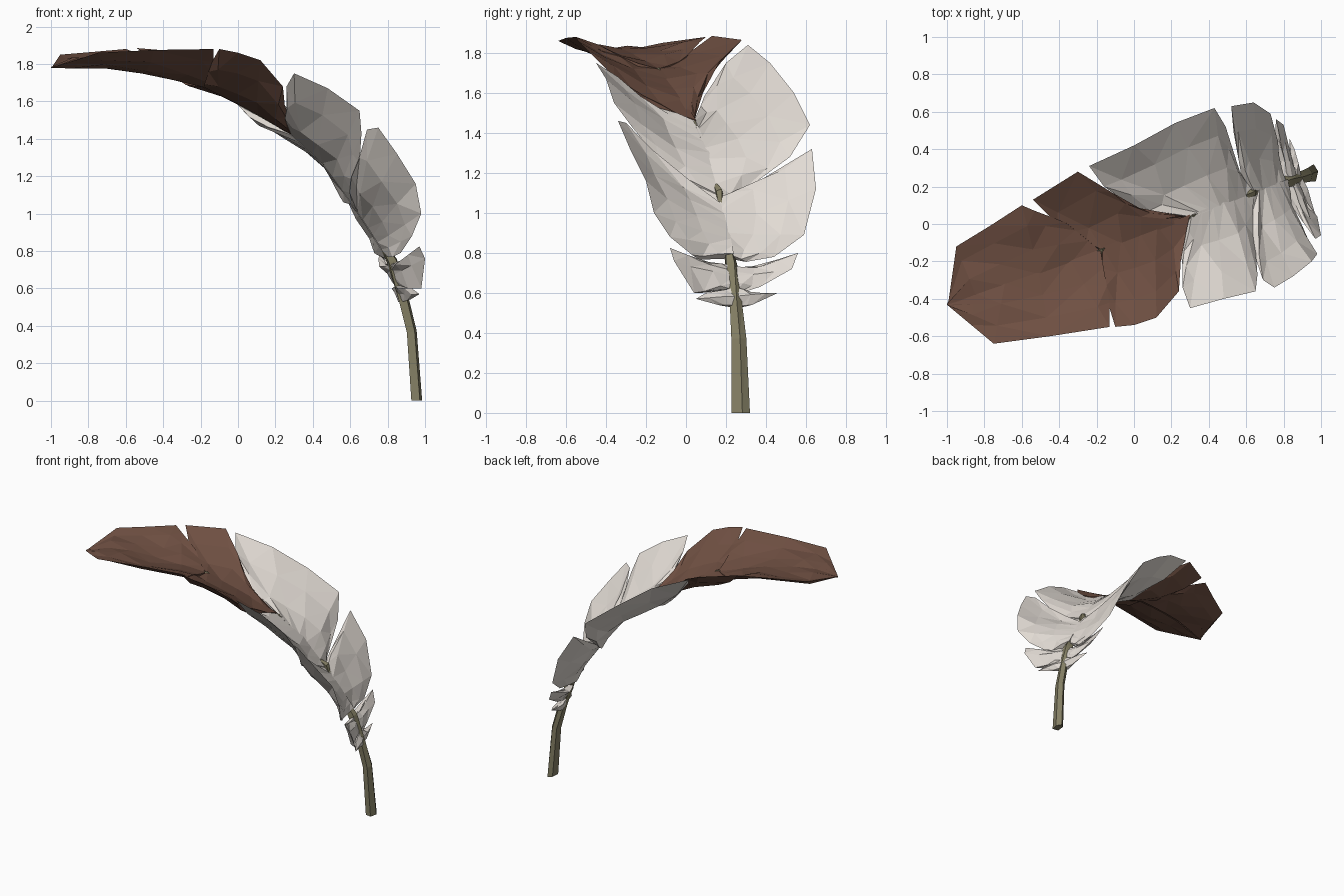
import bpy, bmesh, random
from mathutils import Vector as V

if "Cube" in bpy.data.objects:
    bpy.data.objects.remove(bpy.data.objects["Cube"])

random.seed(4)


def material(name, rgb):
    m = bpy.data.materials.new(name)
    m.diffuse_color = (*rgb, 1)
    m.use_nodes = True
    m.node_tree.nodes["Principled BSDF"].inputs["Base Color"].default_value = m.diffuse_color
    return m


WHITE = material("warm_white", (0.76, 0.71, 0.66))
BROWN = material("dark_brown", (0.16, 0.08, 0.055))
OLIVE = material("olive_quill", (0.235, 0.215, 0.13))


def loft(name, rings, mat):
    """Skin closed rings and cap both ends, flat shaded."""
    bm = bmesh.new()
    rows = [[bm.verts.new(p) for p in r] for r in rings]
    n = len(rows[0])
    for a, b in zip(rows, rows[1:]):
        for i in range(n):
            j = (i + 1) % n
            bm.faces.new((a[i], a[j], b[j], b[i]))
    bm.faces.new(rows[0])
    bm.faces.new(rows[-1])
    bmesh.ops.triangulate(bm, faces=bm.faces[:])
    bmesh.ops.recalc_face_normals(bm, faces=bm.faces[:])
    me = bpy.data.meshes.new(name)
    bm.to_mesh(me)
    bm.free()
    me.materials.append(mat)
    ob = bpy.data.objects.new(name, me)
    bpy.context.collection.objects.link(ob)


def along(points, t):
    f = t * (len(points) - 1)
    i = min(int(f), len(points) - 2)
    return points[i].lerp(points[i + 1], f - i)


def lobe(name, spine, edge, mat, sag=0.07, thick=0.034, under=0.016):
    """Cupped vane, thick at the spine and sharp at its outer edge."""
    spine, edge = [V(p) for p in spine], [V(p) for p in edge]
    n = len(edge)
    roots = [along(spine, i / (n - 1)) for i in range(n)]
    out = sum((e - s for e, s in zip(edge, roots)), V()) / n
    up = out.cross(spine[-1] - spine[0]).normalized()
    if up.dot(V((0.7, 0, 0.7))) < 0:
        up = -up
    rings = []
    for s, e in zip(roots, edge):
        w = (e - s).length
        k = min(1, w / 0.15)
        a, b = up * thick * k, up * under * k
        near, far = [s.lerp(e, f) - up * (sag * w * g + k * random.uniform(-.014, .014))
                     for f, g in ((0.35, 0.9), (0.7, 0.8))]
        rings.append([s + a, near + a * .9, far + a * .5, e, far - b * .8, near - b * 1.2, s - b])
    loft(name, rings, mat)


# Quill: curved five-sided shaft (point, half width, half thickness)
path = [((0.957, 0.275, 0), .045, .027), ((0.93, 0.265, .37), .037, .025),
        ((0.885, 0.25, .55), .03, .026), ((0.81, 0.225, .74), .032, .045),
        ((0.735, 0.2, .9), .01, .012), ((0.66, 0.175, 1.02), .01, .012),
        ((0.615, 0.165, 1.09), .022, .05), ((0.57, 0.14, 1.15), .01, .012),
        ((0.38, 0.07, 1.36), .008, .012), ((0.3, 0.04, 1.43), .015, .036),
        ((0.22, 0.01, 1.47), .008, .01), ((-0.12, -0.115, 1.665), .008, .01),
        ((-0.18, -0.14, 1.69), .02, .04), ((-0.24, -0.16, 1.71), .008, .01)]
profile = [(.2, 1), (-1, .7), (-.9, -1), (.5, -1), (1, 0)]
pts = [V(p) for p, _, _ in path]
rings = []
for i, (p, w, h) in enumerate(path):
    d = (pts[min(i + 1, len(pts) - 1)] - pts[max(i - 1, 0)]).normalized()
    if i == 0:
        d = V((0, 0, 1))
    side = V((0.08 if i < 3 else -0.25, 1, 0))
    side = (side - d * side.dot(d)).normalized()
    up = side.cross(d)
    low = h if i < 3 else .01      # upper shaft only shows on the inner side
    rings.append([V(p) + side * w * a + up * b * (h if b > 0 else low) for a, b in profile])
loft("quill", rings, OLIVE)

# Points where the vanes split along the spine
TIP, NOTCH, JOIN = (-1, -.43, 1.78), (-.18, -.14, 1.69), (.29, .035, 1.435)
MID, LOW, TUFT, END = (.62, .165, 1.06), (.8, .22, .78), (.86, .24, .62), (.88, .25, .53)
tip_spine = [TIP, (-.75, -.345, 1.80), (-.45, -.24, 1.755), NOTCH]

# Brown tip vanes
lobe("tip_vane_front", tip_spine, [(-.99, -.44, 1.782), (-.87, -.54, 1.82), (-.75, -.64, 1.86),
     (-.45, -.6, 1.875), (-.13, -.55, 1.88), (-.13, -.42, 1.81)], BROWN, .04, .03)
lobe("tip_vane_back", tip_spine, [(-.99, -.41, 1.785), (-.95, -.12, 1.85), (-.77, -.01, 1.865),
     (-.6, .10, 1.88), (-.53, .07, 1.855), (-.37, .01, 1.79)], BROWN, .04, .03)
upper_spine = [NOTCH, (.07, -.045, 1.565), JOIN]
lobe("brown_vane_front", upper_spine, [(-.14, -.42, 1.81), (-.1, -.55, 1.88), (0, -.54, 1.86),
     (.12, -.5, 1.82), (.24, -.36, 1.68), (.25, -.2, 1.58)], BROWN)
lobe("brown_vane_back", upper_spine, [(-.41, 0, 1.79), (-.54, .13, 1.885), (-.3, .28, 1.865),
     (-.12, .17, 1.76), (.03, .085, 1.6), (.22, .05, 1.49)], BROWN, .04)

# White upper vanes
white_spine = [JOIN, (.46, .1, 1.28), MID]
lobe("upper_vane_front", white_spine, [(.26, -.22, 1.57), (.26, -.34, 1.68), (.3, -.45, 1.75),
     (.48, -.4, 1.67), (.65, -.36, 1.55), (.66, -.27, 1.43), (.65, -.14, 1.27)], WHITE)
lobe("upper_vane_back", white_spine, [(0, .09, 1.58), (-.16, .2, 1.75), (-.24, .31, 1.84),
     (0, .42, 1.75), (.22, .54, 1.6), (.43, .62, 1.44), (.49, .52, 1.28),
     (.55, .33, 1.14)], WHITE)

# White lower vanes
low_spine = [MID, (.72, .195, .91), LOW]
lobe("lower_vane_front", low_spine, [(.645, -.17, 1.29), (.69, -.3, 1.45), (.75, -.34, 1.46),
     (.85, -.28, 1.32), (.95, -.2, 1.16), (.98, -.16, 1.0), (.93, -.08, .88),
     (.87, .03, .79)], WHITE)
lobe("lower_vane_back", low_spine, [(.56, .34, 1.145), (.52, .63, 1.32), (.64, .65, 1.12),
     (.73, .59, .89), (.77, .44, .78), (.78, .3, .755)], WHITE)

# Small downy tufts at the base
tuft_spine = [(.82, .225, .73), TUFT]
lobe("tuft_front", tuft_spine, [(.9, .06, .76), (.97, -.08, .825), (1.0, -.06, .76),
     (.98, .04, .6), (.9, .15, .615)], WHITE, .07, .02)
lobe("tuft_back", tuft_spine, [(.8, .37, .73), (.76, .56, .80), (.8, .53, .72),
     (.84, .37, .63), (.86, .29, .605)], WHITE, .07, .02)
base_spine = [(.855, .24, .62), END]
lobe("base_tuft_front", base_spine, [(.93, .1, .6), (.97, .05, .57), (.92, .16, .54)], WHITE, .05, .03)
lobe("base_tuft_back", base_spine, [(.84, .36, .6), (.83, .46, .6), (.87, .33, .54)], WHITE, .05, .03)
